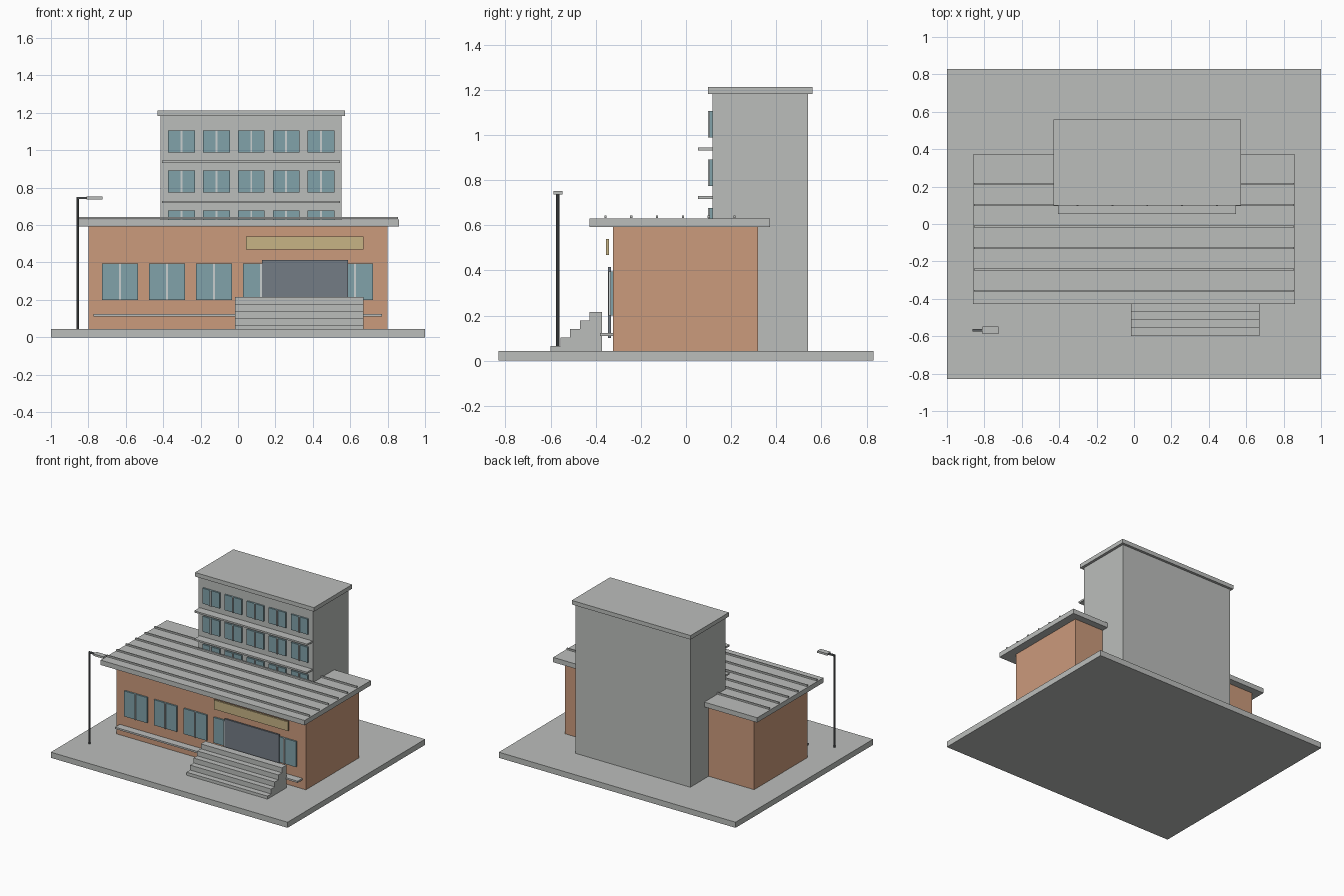
import bpy, bmesh, math

if "Cube" in bpy.data.objects:
    bpy.data.objects.remove(bpy.data.objects["Cube"])


def material(name, r, g, b):
    m = bpy.data.materials.new(name)
    m.diffuse_color = (r, g, b, 1)
    m.use_nodes = True
    m.node_tree.nodes["Principled BSDF"].inputs["Base Color"].default_value = m.diffuse_color
    return m


CONCRETE = material("concrete grey", 0.50, 0.515, 0.50)
BRICK = material("terracotta", 0.60, 0.325, 0.20)
GLASS = material("window blue", 0.22, 0.36, 0.40)
TRIM = material("pale trim", 0.58, 0.62, 0.62)
DOOR = material("slate door", 0.175, 0.20, 0.235)
SIGN = material("sand sign", 0.57, 0.455, 0.235)
METAL = material("dark metal", 0.11, 0.12, 0.125)


def finish(bm, name, mat):
    bmesh.ops.recalc_face_normals(bm, faces=bm.faces)
    me = bpy.data.meshes.new(name)
    bm.to_mesh(me)
    bm.free()
    me.materials.append(mat)
    ob = bpy.data.objects.new(name, me)
    bpy.context.collection.objects.link(ob)
    return ob


def box(name, mat, x0, x1, y0, y1, z0, z1):
    bm = bmesh.new()
    bmesh.ops.create_cube(bm, size=1)
    for v in bm.verts:
        v.co = ((x0 + x1) / 2 + v.co.x * (x1 - x0),
                (y0 + y1) / 2 + v.co.y * (y1 - y0),
                (z0 + z1) / 2 + v.co.z * (z1 - z0))
    return finish(bm, name, mat)


def window(name, x, w, wall_y, z0, z1):
    # glass plate with a slim central mullion in front
    box(name, GLASS, x - w / 2, x + w / 2, wall_y - 0.012, wall_y + 0.002, z0, z1)
    box(name + "_mullion", TRIM, x - 0.005, x + 0.005, wall_y - 0.020, wall_y - 0.010, z0, z1)


# Ground slab and main hall
box("ground_slab", CONCRETE, -1, 1, -0.83, 0.83, 0, 0.043)
box("hall_walls", BRICK, -0.80, 0.80, -0.323, 0.32, 0.043, 0.592)
box("hall_roof", CONCRETE, -0.862, 0.862, -0.427, 0.372, 0.592, 0.629)
for i in range(6):
    y = -0.357 + i * 0.1144
    box("roof_rib", CONCRETE, -0.856, 0.856, y - 0.005, y + 0.005, 0.632, 0.644)

# Tower with overhanging cap
box("tower_walls", CONCRETE, -0.415, 0.553, 0.117, 0.541, 0.043, 1.182)
box("tower_cap", CONCRETE, -0.431, 0.573, 0.098, 0.56, 1.182, 1.213)

# Tower windows and ledges
for row in range(3):
    z = 0.988 - row * 0.2145
    for col in range(5):
        window("tower_window", -0.302 + col * 0.1865, 0.143, 0.117, z, z + 0.118)
    if row < 2:
        box("tower_ledge", CONCRETE, -0.406, 0.546, 0.053, 0.12, z - 0.057, z - 0.044)

# Hall windows, sill, door and sign
for col in range(6):
    window("hall_window", -0.631 + col * 0.2515, 0.193, -0.323, 0.20, 0.395)
box("long_sill", CONCRETE, -0.773, 0.77, -0.38, -0.32, 0.110, 0.123)
box("entrance_door", DOOR, 0.128, 0.587, -0.346, -0.333, 0.10, 0.414)
box("sign_board", SIGN, 0.044, 0.67, -0.355, -0.341, 0.469, 0.539)

# Entrance stairs: stepped profile pushed across
profile = [(-0.372, 0.043), (-0.60, 0.043)]
for i in range(5):
    z = 0.066 + i * 0.0375
    y = -0.60 + i * 0.0432
    profile += [(y, z), (y + 0.0432 if i < 4 else -0.372, z)]
bm = bmesh.new()
face = bm.faces.new([bm.verts.new((-0.015, y, z)) for y, z in profile])
ext = bmesh.ops.extrude_face_region(bm, geom=[face])["geom"]
bmesh.ops.translate(bm, vec=(0.685, 0, 0),
                    verts=[g for g in ext if isinstance(g, bmesh.types.BMVert)])
finish(bm, "entrance_stairs", CONCRETE)

# Street lamp
bm = bmesh.new()
bmesh.ops.create_cone(bm, cap_ends=True, segments=10, radius1=0.007, radius2=0.007, depth=0.70)
bmesh.ops.translate(bm, verts=bm.verts, vec=(-0.857, -0.568, 0.395))
finish(bm, "lamp_pole", METAL)
box("lamp_arm", METAL, -0.863, -0.80, -0.574, -0.562, 0.738, 0.750)
box("lamp_head", CONCRETE, -0.81, -0.725, -0.588, -0.548, 0.737, 0.752)
